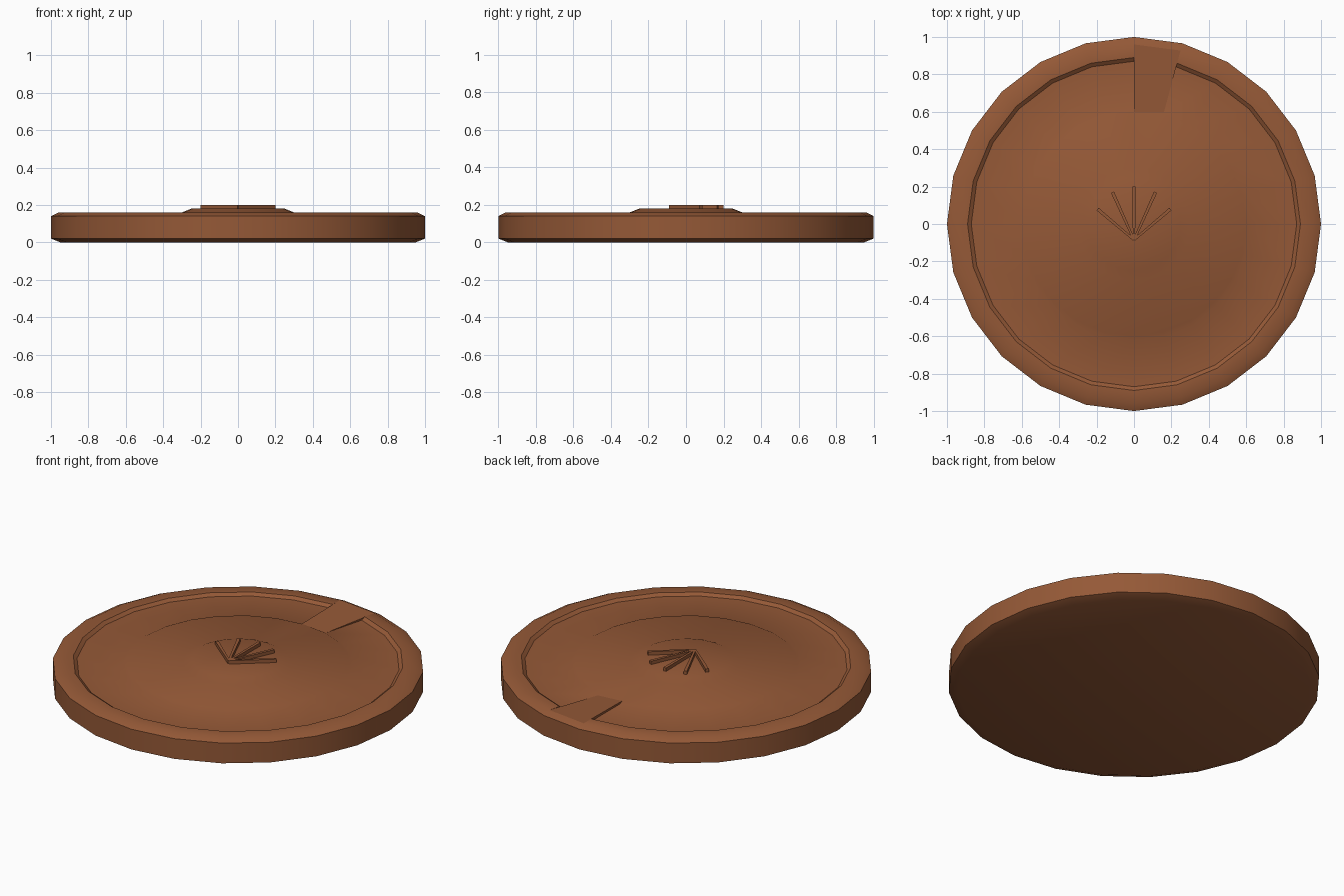
import bpy, bmesh
from math import sin, cos, pi, radians, atan2
from mathutils import Vector, Matrix

if "Cube" in bpy.data.objects:
    bpy.data.objects.remove(bpy.data.objects["Cube"])

brown = bpy.data.materials.new("terracotta_brown")
brown.use_nodes = True
colour = (0.30, 0.10, 0.038, 1)
brown.diffuse_color = colour
brown.node_tree.nodes["Principled BSDF"].inputs["Base Color"].default_value = colour


def make_object(name, bm):
    bmesh.ops.recalc_face_normals(bm, faces=bm.faces)
    mesh = bpy.data.meshes.new(name)
    bm.to_mesh(mesh)
    bm.free()
    mesh.materials.append(brown)
    obj = bpy.data.objects.new(name, mesh)
    bpy.context.collection.objects.link(obj)
    return obj


# Disc: rings of (radius, height) from the base, over the rim, to the hub
SIDES = 24
NOTCH = 5  # the segment that holds the ramp
profile = [(0.95, 0), (1, 0.02), (1, 0.14), (0.96, 0.16),
           (0.89, 0.16), (0.87, 0.145), (0.62, 0.145), (0.60, 0.155),
           (0.30, 0.16), (0.25, 0.18)]
RIM, TRACK, STEP = 3, 6, 7

bm = bmesh.new()
rings = [[bm.verts.new((r * cos(2 * pi * k / SIDES), r * sin(2 * pi * k / SIDES), z))
          for k in range(SIDES)] for r, z in profile]
for i in range(len(rings) - 1):
    low, high = rings[i], rings[i + 1]
    for k in range(SIDES):
        if k == NOTCH and RIM <= i <= TRACK:
            continue
        n = (k + 1) % SIDES
        bm.faces.new((low[k], low[n], high[n], high[k]))
bm.faces.new(rings[0])
bm.faces.new(rings[-1])

# Ramp from the inner step up to the rim, with its side cheeks
a, b = NOTCH, NOTCH + 1
ramp = bm.faces.new((rings[RIM][a], rings[RIM][b], rings[STEP][b], rings[TRACK][a]))
sliver = bm.faces.new((rings[TRACK][a], rings[STEP][b], rings[STEP][a]))
cheeks = [bm.faces.new([rings[i][a] for i in range(RIM, TRACK + 1)]),
          bm.faces.new([rings[i][b] for i in range(RIM, STEP + 1)])]
bmesh.ops.triangulate(bm, faces=cheeks)
flat = [v.co.copy() for v in ramp.verts]
disc = make_object("ringed_disc", bm)

bpy.context.view_layer.objects.active = disc
disc.select_set(True)
bpy.ops.object.shade_smooth_by_angle(angle=radians(30))
disc.select_set(False)
ramp_centre = sum(flat, Vector()) / 4
for poly in disc.data.polygons:
    if (poly.center - ramp_centre).length < 0.05 and poly.normal.z > 0.9:
        poly.use_smooth = False

# Fan of thin ribs on the hub
root = Vector((0, -0.085))
tips = [(-0.195, 0.08), (-0.115, 0.17), (0, 0.2), (0.115, 0.17), (0.195, 0.08)]
for number, tip in enumerate(tips, 1):
    reach = Vector(tip) - root
    bm = bmesh.new()
    bmesh.ops.create_cube(bm, size=1)
    for v in bm.verts:
        width = 0.018 if v.co.x > 0 else 0.012
        v.co = ((v.co.x + 0.5) * reach.length, v.co.y * width, 0.1875 + v.co.z * 0.025)
    bm.transform(Matrix.Translation((root.x, root.y, 0)) @
                 Matrix.Rotation(atan2(reach.y, reach.x), 4, 'Z'))
    make_object(f"fan_rib_{number}", bm)
